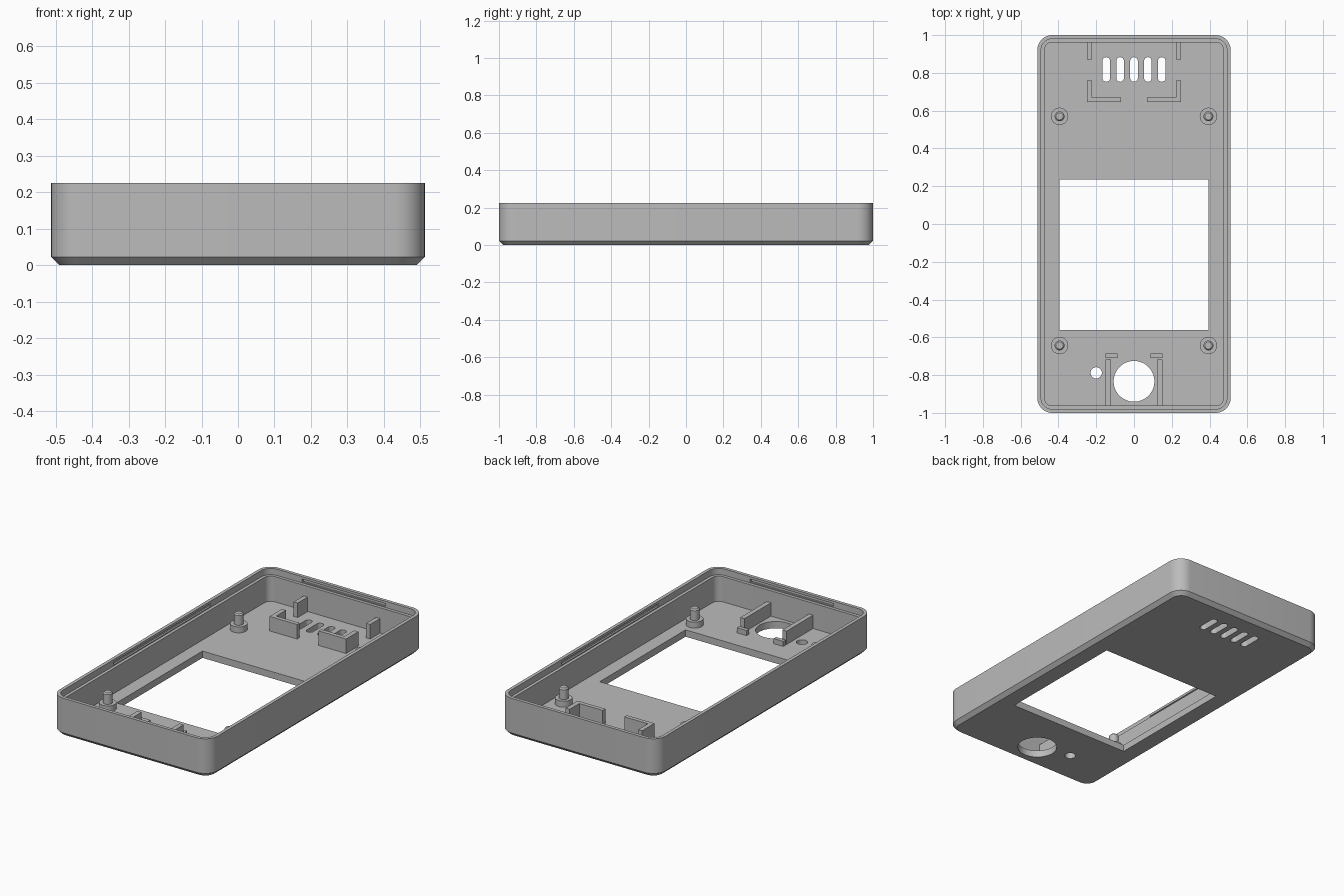
import bpy, bmesh, math
from mathutils import Matrix

cube = bpy.data.objects.get("Cube")
if cube:
    bpy.data.objects.remove(cube, do_unlink=True)

HALF_X, HALF_Y, HEIGHT = 0.512, 1.0, 0.225
FLOOR, LEDGE, RADIUS = 0.04, 0.188, 0.08

grey = bpy.data.materials.new("grey plastic")
grey.diffuse_color = (0.5, 0.5, 0.5, 1)
grey.use_nodes = True
grey.node_tree.nodes["Principled BSDF"].inputs["Base Color"].default_value = (0.5, 0.5, 0.5, 1)


def make_object(name, bm):
    bmesh.ops.recalc_face_normals(bm, faces=bm.faces)
    mesh = bpy.data.meshes.new(name)
    bm.to_mesh(mesh)
    bm.free()
    mesh.materials.append(grey)
    obj = bpy.data.objects.new(name, mesh)
    bpy.context.collection.objects.link(obj)
    return obj


def smooth(obj):
    bpy.ops.object.select_all(action='DESELECT')
    obj.select_set(True)
    bpy.context.view_layer.objects.active = obj
    bpy.ops.object.shade_smooth_by_angle(angle=math.radians(30))


def rounded_rect(hx, hy, r, steps=10):
    points = []
    for i, (sx, sy) in enumerate(((1, 1), (-1, 1), (-1, -1), (1, -1))):
        for k in range(steps + 1):
            a = math.pi / 2 * (i + k / steps)
            points.append((sx * (hx - r) + r * math.cos(a), sy * (hy - r) + r * math.sin(a)))
    return points


def loft(bm, rings):
    """Skin a stack of matching (outline, z) rings and cap both ends."""
    loops = [[bm.verts.new((x, y, z)) for x, y in pts] for pts, z in rings]
    for a, b in zip(loops, loops[1:]):
        for i in range(len(a)):
            j = (i + 1) % len(a)
            bm.faces.new((a[i], a[j], b[j], b[i]))
    bm.faces.new(loops[0][::-1])
    bm.faces.new(loops[-1])


def prism(bm, points, z0, z1):
    loft(bm, [(points, z0), (points, z1)])


def box(bm, x0, x1, y0, y1, z0, z1):
    prism(bm, [(x0, y0), (x1, y0), (x1, y1), (x0, y1)], z0, z1)


def circle(cx, cy, r, n=48):
    return [(cx + r * math.cos(math.tau * i / n), cy + r * math.sin(math.tau * i / n))
            for i in range(n)]


# Open case shell: chamfered base, stepped rim, hollow inside
bm = bmesh.new()
section = [(0.022, 0), (0, 0.022), (0, HEIGHT), (0.02, HEIGHT),
           (0.02, LEDGE), (0.038, LEDGE), (0.038, FLOOR)]
loft(bm, [(rounded_rect(HALF_X - d, HALF_Y - d, RADIUS - d), z) for d, z in section])
case = make_object("case_shell", bm)

# Openings: screen window, round holes, vent slots, rim grooves
bm = bmesh.new()
box(bm, -0.395, 0.395, -0.56, 0.235, -0.1, 0.1)
prism(bm, circle(0, -0.833, 0.108), -0.1, 0.1)
prism(bm, circle(-0.2, -0.788, 0.03, 32), -0.1, 0.1)
for i in range(-2, 3):
    slot = [(x + i * 0.0735, y + 0.818) for x, y in rounded_rect(0.02, 0.065, 0.0195, 6)]
    prism(bm, slot, -0.1, 0.1)
for s in (-1, 1):
    gx = sorted((s * (HALF_X - 0.03), s * (HALF_X - 0.01)))
    box(bm, *gx, -0.45, 0.45, 0.194, 0.211)
    gy = sorted((s * (HALF_Y - 0.03), s * (HALF_Y - 0.01)))
    box(bm, -0.27, 0.27, *gy, 0.194, 0.211)
cutter = make_object("opening_cutter", bm)
cutter.hide_render = True

mod = case.modifiers.new("openings", 'BOOLEAN')
mod.operation = 'DIFFERENCE'
mod.solver = 'EXACT'
mod.object = cutter
bpy.context.view_layer.objects.active = case
bpy.ops.object.modifier_apply(modifier=mod.name)
bpy.data.objects.remove(cutter, do_unlink=True)
smooth(case)

# Screw posts: wide collar with a chamfered pin
for s, side in ((-1, "right"), (1, "left")):
    for y, end in ((0.57, "back"), (-0.643, "front")):
        bm = bmesh.new()
        profile = [(0.046, FLOOR - 0.005), (0.046, 0.075), (0.026, 0.075),
                   (0.026, 0.132), (0.019, 0.139)]
        loft(bm, [(circle(s * 0.394, y, r, 32), z) for r, z in profile])
        smooth(make_object(f"{end}_{side}_post", bm))

# Internal ribs, mirrored across the centre line
BASE = FLOOR - 0.005
RIBS = {
    "back_rib": ([(0.222, 0.87), (0.248, 0.87), (0.248, 0.97), (0.222, 0.97)], 0.125),
    "corner_bracket": ([(0.07, 0.647), (0.248, 0.647), (0.248, 0.76),
                        (0.222, 0.76), (0.222, 0.671), (0.07, 0.671)], 0.125),
    "front_rib": ([(0.123, -0.97), (0.15, -0.97), (0.15, -0.717), (0.123, -0.717)], 0.118),
    "stop_block": ([(0.087, -0.709), (0.15, -0.709), (0.15, -0.686), (0.087, -0.686)], 0.07),
}
for name, (points, top) in RIBS.items():
    for s, side in ((-1, "right"), (1, "left")):
        bm = bmesh.new()
        prism(bm, [(s * x, y) for x, y in points], BASE, top)
        make_object(f"{side}_{name}", bm)
